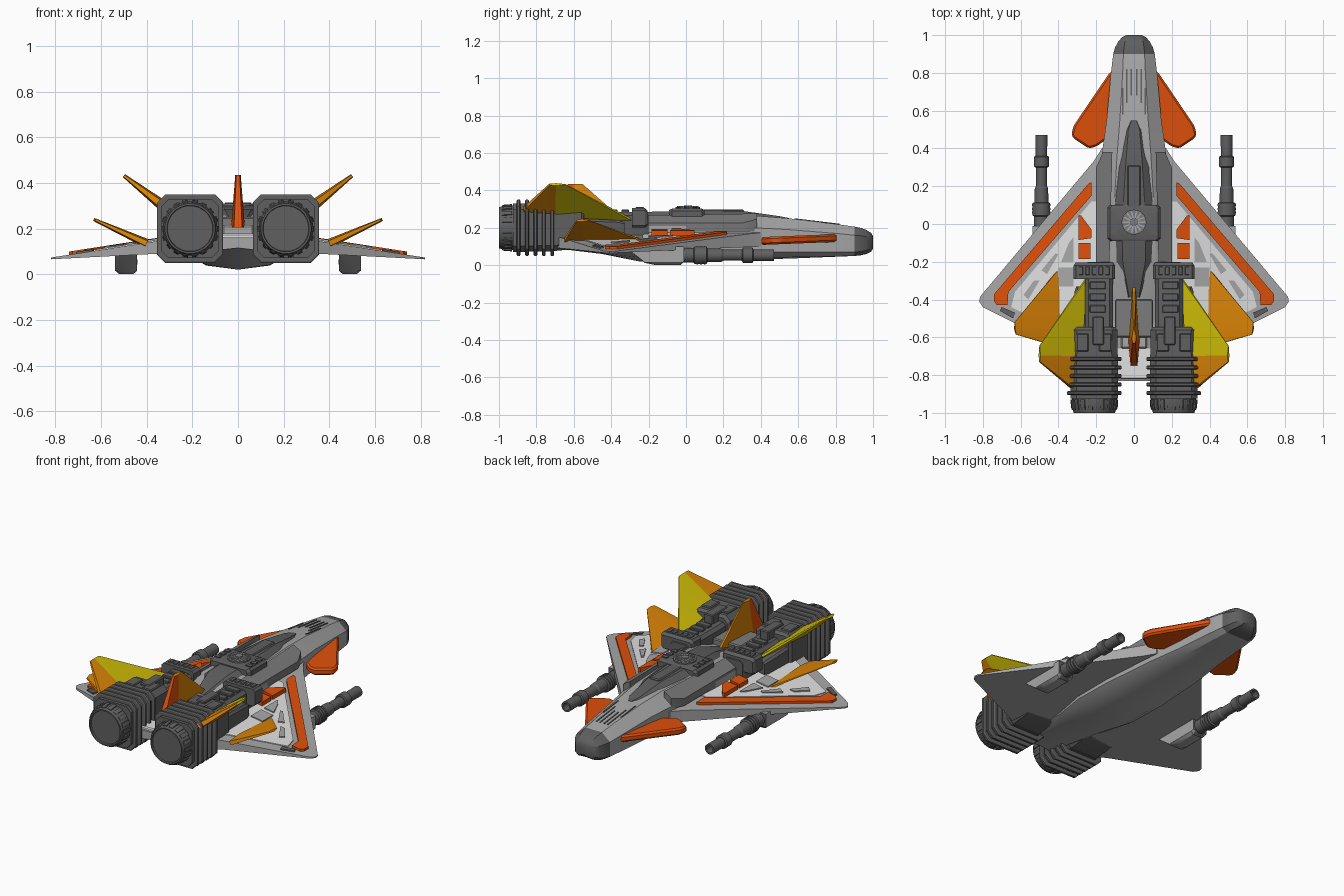
import bpy, bmesh, math
from mathutils import Vector

if "Cube" in bpy.data.objects:
    bpy.data.objects.remove(bpy.data.objects["Cube"])

COLS = {"dark_grey": (.115, .115, .115), "mid_grey": (.2, .2, .2), "light_grey": (.39, .39, .39),
        "off_white": (.75, .75, .75), "red_orange": (.74, .08, .003), "amber": (.7, .23, .002),
        "yellow": (.64, .52, .002)}
MATS = {}
for k, c in COLS.items():
    MATS[k] = bpy.data.materials.new(k)
    MATS[k].diffuse_color = (*c, 1)


def loft(name, rings, mats, rule=None, mirror=False, bevel=0):
    """Skin equal-length rings of points, cap both ends; rule(centre, normal) picks the material."""
    bm = bmesh.new()
    for s in ((1, -1) if mirror else (1,)):
        vs = [[bm.verts.new((p[0] * s, p[1], p[2])) for p in r] for r in rings]
        n = len(rings[0])
        for a, b in zip(vs, vs[1:]):
            for i in range(n):
                bm.faces.new((a[i], a[(i + 1) % n], b[(i + 1) % n], b[i]))
        bm.faces.new(vs[0])
        bm.faces.new(vs[-1])
    bmesh.ops.recalc_face_normals(bm, faces=bm.faces)
    if bevel:
        bmesh.ops.bevel(bm, geom=bm.edges[:], offset=bevel, segments=1, affect='EDGES', profile=.5)
    bm.normal_update()
    if rule:
        for f in bm.faces:
            f.material_index = rule(f.calc_center_median(), f.normal)
    me = bpy.data.meshes.new(name)
    bm.to_mesh(me)
    bm.free()
    for m in mats.split():
        me.materials.append(MATS[m])
    ob = bpy.data.objects.new(name, me)
    bpy.context.collection.objects.link(ob)
    return ob


def plate(name, pts, top, bot, mats, **kw):
    """Plan outline given thickness by two height functions of x, y."""
    return loft(name, [[(x, y, h(x, y)) for x, y in pts] for h in (bot, top)], mats, **kw)


def box(name, x0, x1, y0, y1, z0, z1, mat, mirror=True, bevel=0):
    return plate(name, [(x0, y0), (x1, y0), (x1, y1), (x0, y1)], lambda x, y: z1, lambda x, y: z0,
                 mat, mirror=mirror, bevel=bevel)


def chamfer_body(name, cx, secs, mat, mirror=True, k=.25):
    """Chamfered rectangle along y: sections of y, half width, z low, z high."""
    rings = []
    for y, h, a, b in secs:
        c = k * min(h, (b - a) / 2)
        rings.append([(cx + x, y, z) for x, z in ((-h, a + c), (-h + c, a), (h - c, a), (h, a + c),
                                                  (h, b - c), (h - c, b), (-h + c, b), (-h, b - c))])
    return loft(name, rings, mat, mirror=mirror)


def tube(name, cx, cz, secs, mat, n=24):
    """Round part along y: sections of y, radius."""
    return loft(name, [[(cx + r * math.cos(2 * math.pi * (i + .5) / n), y,
                         cz + r * math.sin(2 * math.pi * (i + .5) / n)) for i in range(n)]
                       for y, r in secs], mat, mirror=True)


# Fuselage: y, half width, keel z, chine z, shoulder z, top half width, top z
SECS = [(1.0, .04, .095, .105, .14, .028, .155), (.99, .062, .078, .09, .147, .038, .172),
        (.965, .084, .062, .08, .152, .048, .188), (.935, .1, .054, .073, .157, .053, .199),
        (.9, .11, .05, .07, .16, .056, .206), (.8, .122, .045, .07, .17, .06, .22),
        (.55, .145, .035, .07, .19, .075, .25), (.36, .172, .03, .07, .20, .09, .265),
        (0, .20, .02, .075, .21, .11, .265), (-.25, .2, .02, .08, .21, .12, .26),
        (-.45, .16, .06, .09, .17, .08, .20), (-.83, .12, .115, .12, .145, .09, .16)]
rings = [[(0, y, k), (w * .7, y, k * .45 + c * .55 - .012), (w, y, c), (w, y, s), (t, y, z), (-t, y, z), (-w, y, s),
          (-w, y, c), (-w * .7, y, k * .45 + c * .55 - .012)] for y, w, k, c, s, t, z in SECS]
loft("fuselage", rings, "light_grey dark_grey", lambda c, n: 1 if c.y > .9 else 0)

# Shoulder slabs and nose slots
plate("shoulder_slab", [(.115, .38), (.165, .38), (.2, .3), (.2, -.2), (.13, -.2)],
      lambda x, y: .282 - (x - .105) * .6, lambda x, y: .18, "mid_grey", mirror=True)
nose_top = lambda x, y: .22 + (.8 - y) * .12 + .004
for x, y0, y1 in ((.014, .68, .82), (.038, .64, .82), (.06, .58, .72)):
    plate("nose_slot", [(x - .004, y0), (x + .004, y0), (x + .004, y1), (x - .004, y1)],
          nose_top, lambda x, y: nose_top(x, y) - .009, "dark_grey", mirror=True)

# Canopy and spine
loft("canopy", [[(-b, y, .19), (b, y, .19), (b, y, z - .03), (t, y, z), (-t, y, z), (-b, y, z - .03)]
                for y, b, t, z in ((.55, .025, .012, .252), (.5, .055, .03, .262), (.3, .085, .045, .29),
                                   (.05, .11, .06, .292), (-.2, .1, .06, .285), (-.39, .045, .025, .225))],
     "dark_grey")
box("canopy_ridge", -.035, .035, .08, .31, .27, .298, "dark_grey", False, .006)

# Turret block with radial disc
chamfer_body("turret_block", 0, [(-.09, .125, .2, .295), (-.075, .14, .2, .302),
                                 (.085, .14, .2, .302), (.1, .125, .2, .295)], "dark_grey", False)
for r, z in ((.066, .31), (.022, .32)):
    loft("turret_disc", [[(r * math.cos(i * math.pi / 12), .01 + r * math.sin(i * math.pi / 12), h)
                          for i in range(24)] for h in (.29, z)], "mid_grey")
for i in range(14):
    a = i * math.pi / 7
    d, s = Vector((math.cos(a), math.sin(a), 0)), Vector((-math.sin(a), math.cos(a), 0)) * .004
    o = Vector((0, .01, 0))
    loft("turret_spoke", [[o + d * r + s * k + Vector((0, 0, z)) for r, k in ((.02, 1), (.058, 1), (.058, -1), (.02, -1))]
                          for z in (.305, .315)], "light_grey")
for i in range(3):
    box("turret_vent", .09, .125, -.055 + i * .045, -.03 + i * .045, .29, .308, "dark_grey")

# Delta wing with surface panels
wt = lambda x, y: .2 - .155 * x
wb = lambda x, y: .108 - .052 * x
up = lambda d: (lambda x, y: wt(x, y) + d)
plate("wing", [(.1, .42), (.17, .40), (.215, .33), (.815, -.385), (.82, -.41), (.80, -.44), (.36, -.66),
               (.1, -.83)], wt, wb, "light_grey", mirror=True)
plate("wing_inner_panel", [(.19, .12), (.225, .12), (.63, -.36), (.65, -.44), (.3, -.61), (.19, -.61)],
      up(.005), up(-.003), "off_white", mirror=True)
plate("leading_stripe", [(.225, .22), (.24, .215), (.74, -.37), (.74, -.41), (.725, -.43), (.67, -.43),
                         (.665, -.36), (.225, .15)], up(.014), up(-.01), "red_orange", mirror=True)
plate("wing_marking_front", [(.225, -.075), (.295, -.085), (.295, .045), (.28, .045), (.225, -.03)],
      up(.03), up(0), "red_orange", mirror=True)
plate("wing_marking_rear", [(.23, -.185), (.295, -.185), (.295, -.1), (.23, -.1)],
      up(.03), up(0), "red_orange", mirror=True)
for pts in ([(.32, -.2), (.385, -.2), (.345, -.1), (.32, -.07)], [(.4, -.16), (.415, -.155), (.49, -.245), (.46, -.265)],
            [(.5, -.3), (.53, -.3), (.585, -.375), (.56, -.4)], [(.32, -.23), (.4, -.23), (.4, -.33), (.32, -.33)]):
    plate("wing_panel", pts, up(.012), up(0), "light_grey", mirror=True)
plate("wing_tip_flap", [(.63, -.47), (.7, -.44), (.71, -.46), (.64, -.5)], up(.008), up(0), "dark_grey", mirror=True)

# Canard foreplanes
plate("canard", [(.1, .82), (.13, .80), (.32, .52), (.332, .47), (.315, .45), (.24, .40), (.2, .41), (.1, .48)],
      lambda x, y: .15 + (y - .4) * .04, lambda x, y: .108 + (y - .4) * .04, "red_orange", mirror=True, bevel=.01)

# Wing cannons on pylons
prof = [(-.33, .10), (-.22, .012), (-.16, 0), (-.03, 0), (-.01, .02), (-.01, .1)]
loft("cannon_pylon", [[(x, y, max(z, .015 if e else z)) for y, z in prof]
                      for x, e in ((.442, 1), (.46, 0), (.52, 0), (.538, 1))],
     "light_grey dark_grey", rule=lambda c, n: 1 if n.y > .5 else 0, mirror=True)
tube("cannon_barrel", .49, .053, [(-.1, .04), (.04, .04), (.045, .047), (.11, .047), (.115, .038), (.19, .036), (.2, .03),
                                  (.29, .03), (.47, .032), (.47, .022), (.42, .022)], "dark_grey", 16)
tube("cannon_collar", .49, .053, [(.3, .034), (.305, .041), (.355, .041), (.36, .034)], "dark_grey", 16)
for y in (.055, .075, .095):
    tube("cannon_ring", .49, .053, [(y, .045), (y, .05), (y + .01, .05), (y + .01, .045)], "dark_grey", 16)

# Engines: forward block, housing, ribbed rear, nozzle
CX, CZ = .21, .2
chamfer_body("engine_neck", .185, [(-.2, .06, .12, .27), (-.23, .075, .12, .285), (-.56, .075, .12, .285)], "dark_grey")
chamfer_body("engine_intake", .21, [(-.205, .1, .21, .29), (-.22, .11, .2, .305), (-.29, .11, .2, .305)], "dark_grey")
chamfer_body("engine_side_pod", .27, [(-.33, .035, .12, .23), (-.36, .045, .12, .24), (-.56, .05, .11, .25)], "dark_grey")
chamfer_body("engine_housing", CX, [(-.545, .11, .1, .31), (-.56, .122, .09, .325), (-.71, .122, .075, .325)], "dark_grey")
chamfer_body("engine_core", CX, [(-.69, .125, .075, .325), (-.925, .125, .07, .33)], "dark_grey")
for i in range(5):
    y = -.705 - i * .045
    chamfer_body("engine_rib", CX, [(y, .14, .055, .345), (y - .004, .145, .05, .35),
                                    (y - .016, .145, .05, .35), (y - .02, .14, .055, .345)], "dark_grey")
tube("engine_nozzle", CX, CZ, [(-.91, .12), (-.95, .12), (-.99, .114), (-1, .11), (-1, .102), (-.99, .1)], "dark_grey")
for i in range(18):
    a = i * math.pi / 9
    d, s = Vector((math.cos(a), 0, math.sin(a))), Vector((-math.sin(a), 0, math.cos(a))) * .012
    loft("nozzle_tooth", [[Vector((CX, y, CZ)) + d * r + s * k for r, k in ((.1, 1), (q, 1), (q, -1), (.1, -1))]
                          for y, q in ((-.93, .126), (-.97, .124), (-.985, .118))], "dark_grey", mirror=True)

# Engine top details
for i in range(5):
    x = .13 + i * .035
    box("intake_slot", x, x + .022, -.27, -.225, .295, .31, "dark_grey", bevel=.002)
for i in range(3):
    box("neck_vent", .15, .235, -.345 - i * .062, -.305 - i * .062, .27, .297, "dark_grey", bevel=.004)
box("neck_spine", .16, .22, -.64, -.49, .27, .338, "dark_grey", bevel=.005)
for x in (.12, .24):
    box("housing_block", x, x + .065, -.675, -.58, .31, .333, "dark_grey", bevel=.005)

# Rear deck between the engines
box("rear_deck", -.07, .07, -.66, -.42, .14, .215, "light_grey", False, .008)
box("rear_bridge", -.1, .1, -.6, -.4, .2, .25, "mid_grey", False, .006)
box("rear_deck_tail", -.1, .1, -.82, -.64, .13, .178, "off_white", False, .006)


def fin(name, root, tip, nrm, t0, t1, mats, split, mirror):
    """Blade with diamond section: root and tip hold lead, thickest and trailing points."""
    n = Vector(nrm).normalized()
    rs = []
    for (a, b, c), t in ((root, t0), (tip, t1)):
        a, b, c = Vector(a), Vector(b), Vector(c)
        rs.append([a + n * t * .25, b + n * t, c + n * t * .6, c - n * t * .6, b - n * t, a - n * t * .25])
    loft(name, rs, mats, lambda p, m: 1 if split and (p.y < split or m.y < -.3) else 0, mirror)


# Tail fins
fin("upper_fin", [(.255, -.29, .243), (.29, -.70, .27), (.29, -.90, .27)],
    [(.5, -.645, .432), (.5, -.695, .432), (.5, -.73, .432)], (-.62, 0, .78), .028, .008, "yellow amber", -.7, True)
fin("lower_fin", [(.40, -.24, .135), (.40, -.55, .135), (.40, -.65, .135)],
    [(.632, -.52, .24), (.632, -.555, .24), (.625, -.585, .238)], (-.42, 0, .9), .02, .007, "amber", None, True)
fin("centre_fin", [(0, -.31, .22), (0, -.62, .205), (0, -.75, .205)],
    [(0, -.555, .435), (0, -.60, .435), (0, -.63, .435)], (1, 0, 0), .03, .012, "amber red_orange", -.625, False)

# Shading: smooth round parts, keep edges sharp
for ob in bpy.data.objects:
    ob.select_set(True)
    bpy.context.view_layer.objects.active = ob
bpy.ops.object.shade_smooth_by_angle(angle=math.radians(28))

for m in bpy.data.materials:
    if m.users and not m.is_grease_pencil:
        m.use_nodes = True
        m.node_tree.nodes["Principled BSDF"].inputs["Base Color"].default_value = m.diffuse_color
